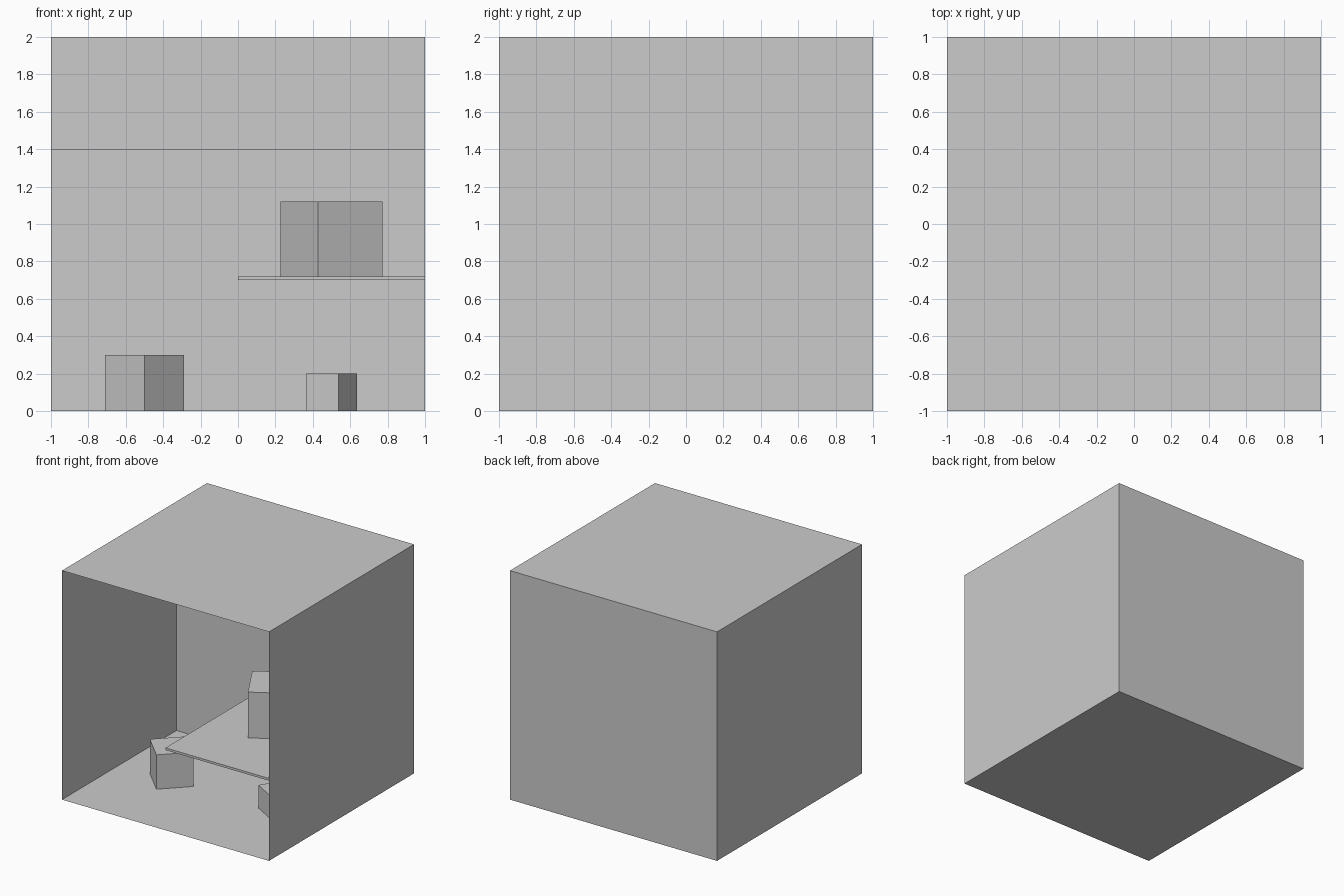
import bpy, bmesh
from math import radians

if "Cube" in bpy.data.objects:
    bpy.data.objects.remove(bpy.data.objects["Cube"])


def box(name, size, centre, turn=0):
    """Box whose base sits at the z of centre, turned about its own z axis."""
    bpy.ops.mesh.primitive_cube_add(size=1)
    ob = bpy.context.object
    ob.name = name
    ob.scale = size
    ob.location = (centre[0], centre[1], centre[2] + size[2] / 2)
    ob.rotation_euler.z = radians(turn)
    return ob


# Room: thin-walled shell, open at the front
room = box("room_shell", (2, 2, 2), (0, 0, 0))
bm = bmesh.new()
bm.from_mesh(room.data)
front = [f for f in bm.faces if f.calc_center_median().y < -0.4]
bmesh.ops.delete(bm, geom=front, context='FACES_ONLY')
bm.to_mesh(room.data)
bm.free()

# Partition in front of the back wall, open above
box("back_partition", (2, 0.02, 1.4), (0, 0.59, 0))

# Shelf on the right-hand side
box("shelf", (1, 1.58, 0.02), (0.5, -0.21, 0.70))

# Loose blocks
box("left_floor_block", (0.3, 0.3, 0.3), (-0.5, -0.2, 0), 45)
box("right_floor_block", (0.2, 0.2, 0.2), (0.5, -0.2, 0), -30)
box("shelf_block", (0.4, 0.4, 0.4), (0.5, -0.2, 0.72), 30)
